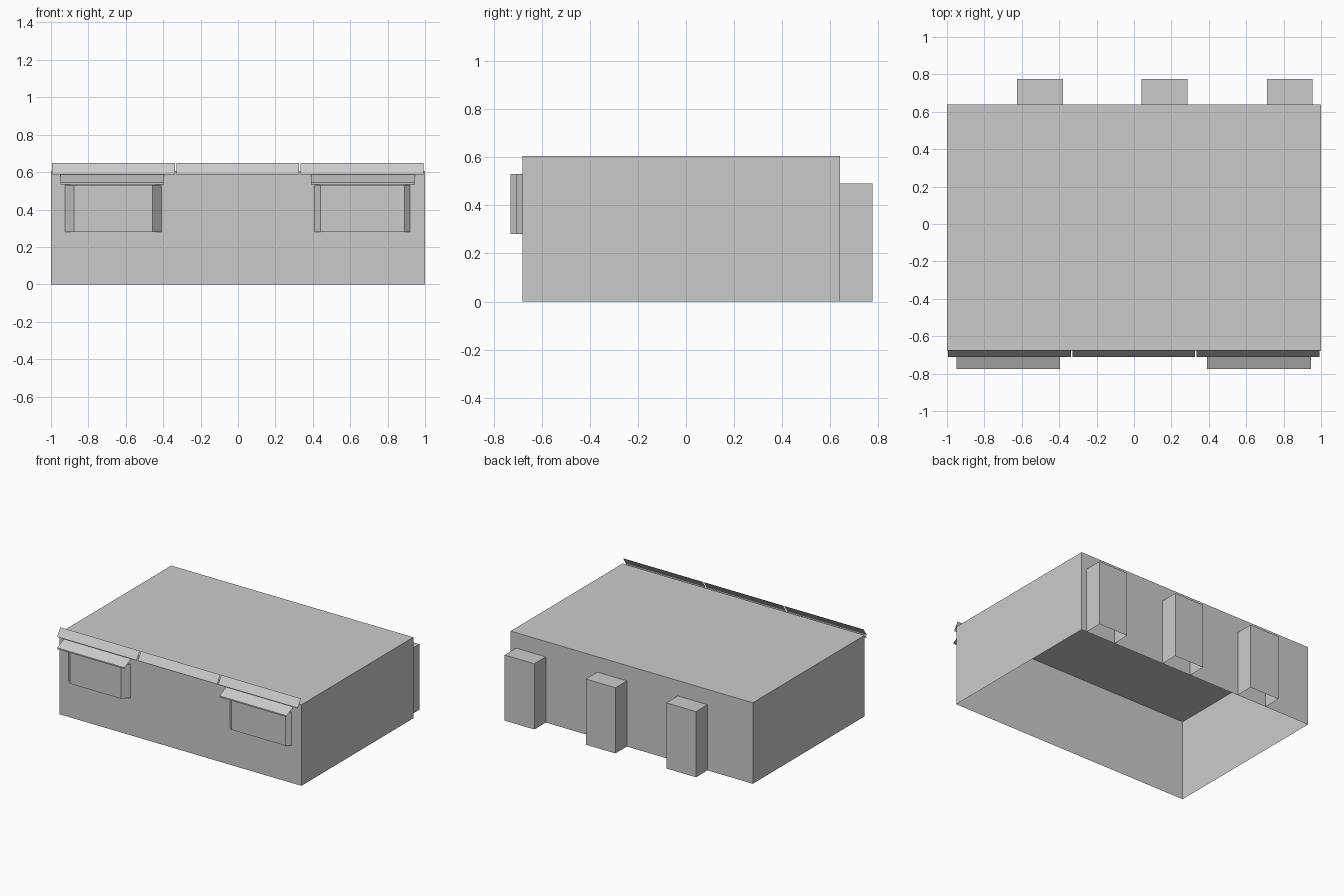
import bpy

cube = bpy.data.objects.get("Cube")
if cube:
    bpy.data.objects.remove(cube, do_unlink=True)

grey = bpy.data.materials.new("plain_grey")
grey.use_nodes = True
colour = (0.6, 0.6, 0.6, 1)
grey.diffuse_color = colour
grey.node_tree.nodes["Principled BSDF"].inputs["Base Color"].default_value = colour

FRONT, BACK, HEIGHT = -0.68, 0.64, 0.605


def add_mesh(name, verts, faces):
    mesh = bpy.data.meshes.new(name)
    mesh.from_pydata(verts, [], faces)
    mesh.materials.append(grey)
    obj = bpy.data.objects.new(name, mesh)
    bpy.context.collection.objects.link(obj)
    return obj


def shell(name, outline, z0, z1, skip=()):
    """Walls and lid over a counter-clockwise outline, open underneath."""
    n = len(outline)
    verts = [(x, y, z) for z in (z0, z1) for x, y in outline]
    faces = [(i, (i + 1) % n, (i + 1) % n + n, i + n) for i in range(n) if i not in skip]
    return add_mesh(name, verts, faces + [tuple(range(n, 2 * n))])


def strip(name, x0, x1, profile):
    """Thin sheet following a (y, z) profile from top to bottom."""
    verts = [(x, y, z) for y, z in profile for x in (x0, x1)]
    faces = [(2 * i, 2 * i + 2, 2 * i + 3, 2 * i + 1) for i in range(len(profile) - 1)]
    return add_mesh(name, verts, faces)


def box_outline(x0, x1, y0, y1):
    return [(x0, y0), (x1, y0), (x1, y1), (x0, y1)]


# Main building, open at the bottom
shell("building", box_outline(-1, 1, FRONT, BACK), 0, HEIGHT)

# Rear pillars, standing against the back wall
for i, x in enumerate((-0.625, 0.04, 0.71)):
    shell(f"rear_pillar_{i + 1}", box_outline(x, x + 0.245, BACK, 0.775), 0, 0.49, skip=(0,))

# Bay windows with slanted cheeks, the right one deeper
for side, x0, x1, inset, depth in (("right", -0.925, -0.41, 0.047, 0.05),
                                   ("left", 0.41, 0.92, 0.03, 0.028)):
    outline = [(x0, FRONT), (x0 + inset, FRONT - depth),
               (x1 - inset, FRONT - depth), (x1, FRONT)]
    shell(f"{side}_bay_window", outline, 0.28, 0.53, skip=(3,))

# Sloping awnings over the bays
for side, x in (("right", -0.95), ("left", 0.39)):
    strip(f"{side}_awning", x, x + 0.555,
          [(FRONT, 0.588), (-0.775, 0.545), (-0.775, 0.535)])

# Sloping trim along the front roof edge
for i, x in enumerate((-0.995, -0.33, 0.335)):
    strip(f"roof_trim_{i + 1}", x, x + 0.657,
          [(-0.675, 0.648), (-0.71, 0.595), (-0.71, 0.588)])
